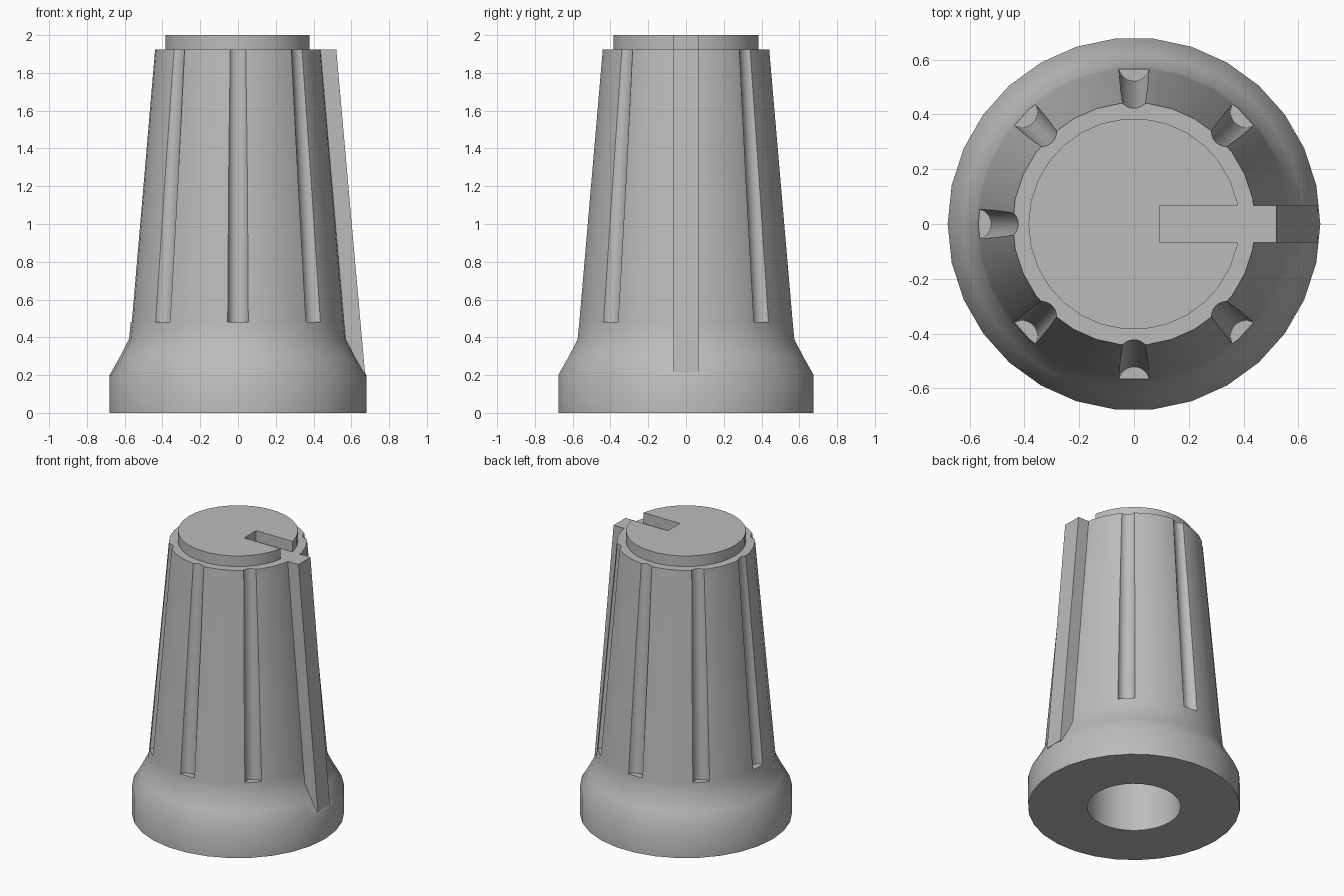
import bpy, bmesh
from math import radians, cos, sin
from mathutils import Vector, Matrix

cube = bpy.data.objects.get("Cube")
if cube:
    bpy.data.objects.remove(cube, do_unlink=True)

grey = bpy.data.materials.new("grey plastic")
grey.use_nodes = True
grey.diffuse_color = (0.5, 0.5, 0.5, 1)
grey.node_tree.nodes["Principled BSDF"].inputs["Base Color"].default_value = (0.5, 0.5, 0.5, 1)


def make_object(name, bm):
    bmesh.ops.recalc_face_normals(bm, faces=bm.faces)
    mesh = bpy.data.meshes.new(name)
    bm.to_mesh(mesh)
    bm.free()
    mesh.materials.append(grey)
    obj = bpy.data.objects.new(name, mesh)
    bpy.context.collection.objects.link(obj)
    return obj


def lathe(name, profile, sides):
    """Revolve a radius/height profile that starts and ends on the axis."""
    bm = bmesh.new()
    verts = [bm.verts.new((r, 0, z)) for r, z in profile]
    edges = [bm.edges.new(pair) for pair in zip(verts, verts[1:])]
    bmesh.ops.spin(bm, geom=verts + edges, cent=(0, 0, 0), axis=(0, 0, 1),
                   angle=radians(360), steps=sides, use_merge=True)
    bmesh.ops.remove_doubles(bm, verts=bm.verts, dist=1e-4)
    return make_object(name, bm)


def plate(name, outline, half_width):
    """Extrude an x/z outline symmetrically along y."""
    bm = bmesh.new()
    face = bm.faces.new([bm.verts.new((x, -half_width, z)) for x, z in outline])
    new = bmesh.ops.extrude_face_region(bm, geom=[face])["geom"]
    bmesh.ops.translate(bm, vec=(0, 2 * half_width, 0),
                        verts=[v for v in new if isinstance(v, bmesh.types.BMVert)])
    return make_object(name, bm)


def combine(target, tool, operation):
    mod = target.modifiers.new(operation.lower(), "BOOLEAN")
    mod.operation, mod.solver, mod.object = operation, "EXACT", tool
    bpy.context.view_layer.objects.active = target
    bpy.ops.object.modifier_apply(modifier=mod.name)
    bpy.data.objects.remove(tool, do_unlink=True)


# Knob body: shaft hole, skirt, tapered grip and raised cap
knob = lathe("knob_body", [
    (0, 1.2), (0.3, 1.2), (0.3, 0), (0.68, 0), (0.68, 0.2), (0.623, 0.3),
    (0.577, 0.39), (0.568, 0.48), (0.443, 1.925), (0.385, 1.925), (0.385, 2), (0, 2)], 30)

# Seven leaning round grooves, flat at the lower end
bm = bmesh.new()
low, high = Vector((0.577, 0, 0.48)), Vector((0.472, 0, 2.02))
for step in range(1, 8):
    turn = Matrix.Rotation(radians(45 * step), 4, "Z")
    rings = [[bm.verts.new(turn @ (end + 0.056 * Vector((cos(a), sin(a), 0))))
              for a in (radians(15 * i) for i in range(24))] for end in (low, high)]
    bm.faces.new(rings[0])
    bm.faces.new(rings[1])
    for i in range(24):
        j = (i + 1) % 24
        bm.faces.new((rings[0][i], rings[0][j], rings[1][j], rings[1][i]))
combine(knob, make_object("groove_cutter", bm), "DIFFERENCE")

# Indicator slot across the cap
slot = plate("slot_cutter", [(0.095, 1.925), (0.6, 1.925), (0.6, 2.1), (0.095, 2.1)], 0.067)
combine(knob, slot, "DIFFERENCE")

# Pointer rib down the side
rib = plate("pointer_rib", [(0.4, 1.925), (0.52, 1.925), (0.672, 0.215), (0.4, 0.215)], 0.067)
combine(knob, rib, "UNION")

# Smooth walls with sharp rims
bpy.ops.object.select_all(action="DESELECT")
knob.select_set(True)
bpy.context.view_layer.objects.active = knob
bpy.ops.object.shade_smooth_by_angle(angle=radians(35))
